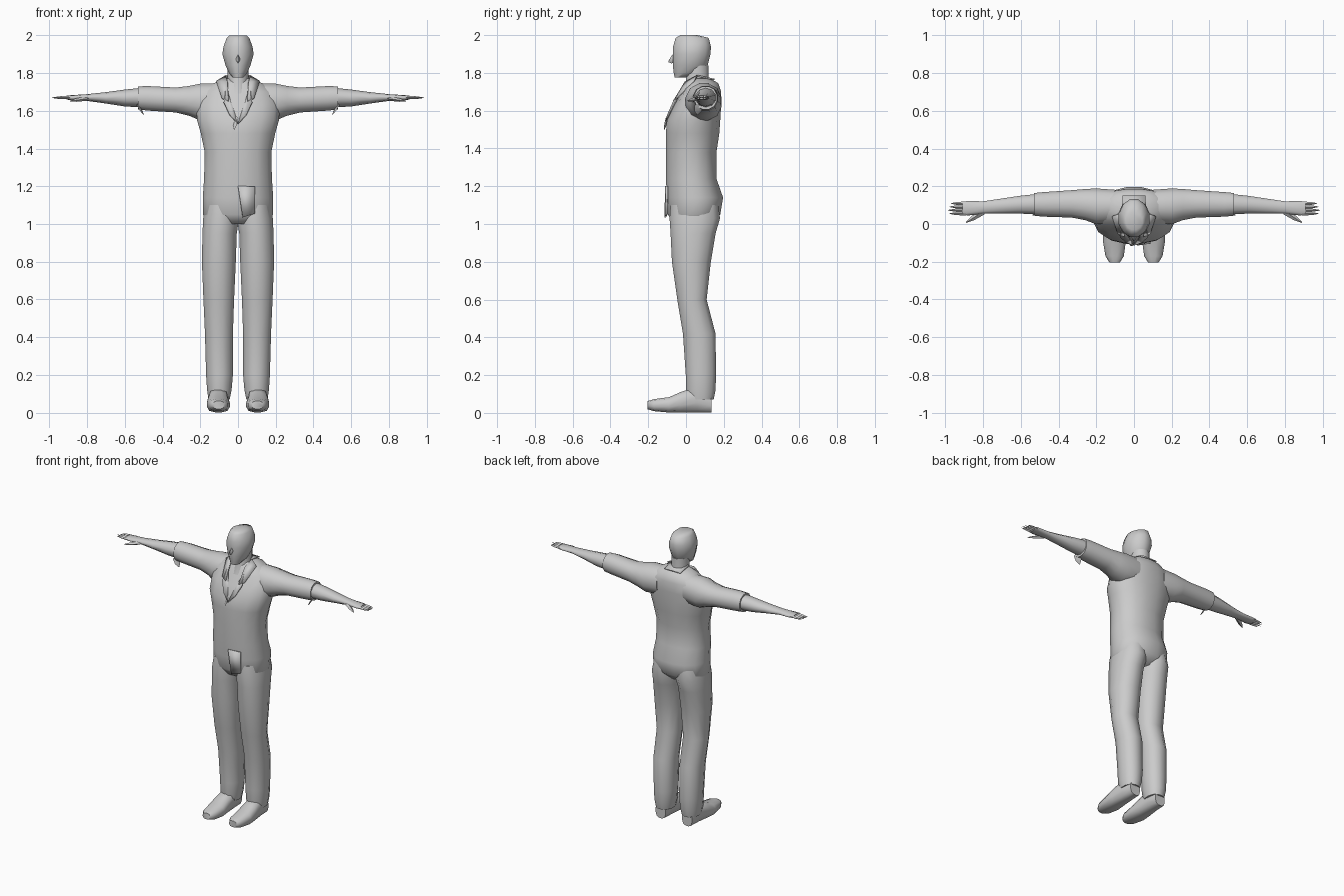
import bpy, bmesh, math
from mathutils import Vector

cube = bpy.data.objects.get("Cube")
if cube:
    bpy.data.objects.remove(cube, do_unlink=True)

grey = bpy.data.materials.new("plain grey")
grey.use_nodes = True
grey.diffuse_color = (0.6, 0.6, 0.6, 1)
grey.node_tree.nodes["Principled BSDF"].inputs["Base Color"].default_value = grey.diffuse_color


def finish(name, mesh_data, angle=60):
    """Turn a bmesh into a smooth shaded object with the shared material."""
    bmesh.ops.recalc_face_normals(mesh_data, faces=mesh_data.faces[:])
    mesh = bpy.data.meshes.new(name)
    mesh_data.to_mesh(mesh)
    mesh_data.free()
    mesh.materials.append(grey)
    obj = bpy.data.objects.new(name, mesh)
    bpy.context.collection.objects.link(obj)
    bpy.ops.object.select_all(action="DESELECT")
    obj.select_set(True)
    bpy.context.view_layer.objects.active = obj
    bpy.ops.object.shade_smooth_by_angle(angle=math.radians(angle))
    return obj


def loft(name, axis, sections, side=1, sides=12, power=2.3):
    """Skin rounded rings; a section is (position, low a, high a, low b, high b)."""
    bm = bmesh.new()
    rings = []
    for pos, a_low, a_high, b_low, b_high in sections:
        ring = []
        for i in range(sides):
            turn = math.tau * (i + 0.5) / sides
            c, s = math.cos(turn), math.sin(turn)
            stretch = (abs(c) ** power + abs(s) ** power) ** (-1 / power)
            # widen slightly so that the ring flats reach the given bounds
            stretch /= math.cos(math.pi / sides)
            a = (a_low + a_high) / 2 + (a_high - a_low) / 2 * c * stretch
            b = (b_low + b_high) / 2 + (b_high - b_low) / 2 * s * stretch
            point = {"X": (pos, a, b), "Y": (a, pos, b), "Z": (a, b, pos)}[axis]
            ring.append(bm.verts.new((point[0] * side, point[1], point[2])))
        rings.append(ring)
    for low, high in zip(rings, rings[1:]):
        for i in range(sides):
            j = (i + 1) % sides
            bm.faces.new((low[i], low[j], high[j], high[i]))
    bm.faces.new(rings[0])
    bm.faces.new(rings[-1])
    return finish(name, bm)


def spike(name, start, end, width, height, side):
    """Tapered four sided finger between two points."""
    bm = bmesh.new()
    start, end = Vector(start), Vector(end)
    across = (end - start).cross(Vector((0, 0, 1))).normalized() * width
    up = Vector((0, 0, height))
    rings = []
    for center, size in ((start, 1), (start.lerp(end, 0.6), 0.8), (end, 0.15)):
        corners = [center + offset * size for offset in (across, up, -across, -up)]
        rings.append([bm.verts.new((p.x * side, p.y, p.z)) for p in corners])
    for low, high in zip(rings, rings[1:]):
        for i in range(4):
            j = (i + 1) % 4
            bm.faces.new((low[i], low[j], high[j], high[i]))
    bm.faces.new(rings[0])
    bm.faces.new(rings[-1])
    finish(name, bm)


def plate(name, points, side=1, thickness=0.008):
    """Thin cloth panel fanned from its first corner."""
    bm = bmesh.new()
    verts = [bm.verts.new((x * side, y, z)) for x, y, z in points]
    for second, third in zip(verts[1:], verts[2:]):
        bm.faces.new((verts[0], second, third))
    obj = finish(name, bm)
    solid = obj.modifiers.new("cloth thickness", "SOLIDIFY")
    solid.thickness = thickness
    solid.offset = 0


# Shirt body, from the seat to the neckline
loft("shirt_torso", "Z", [
    (1.0, -0.15, 0.15, -0.06, 0.13),
    (1.05, -0.185, 0.185, -0.095, 0.18),
    (1.14, -0.185, 0.185, -0.1, 0.195),
    (1.24, -0.178, 0.178, -0.105, 0.16),
    (1.38, -0.175, 0.175, -0.105, 0.16),
    (1.48, -0.195, 0.195, -0.105, 0.175),
    (1.55, -0.215, 0.215, -0.1, 0.18),
    (1.63, -0.22, 0.22, -0.06, 0.185),
    (1.7, -0.2, 0.2, -0.02, 0.185),
    (1.745, -0.13, 0.13, 0.0, 0.17),
    (1.77, -0.07, 0.07, 0.02, 0.13),
], sides=16)

# Neck and head
loft("neck", "Z", [
    (1.68, -0.06, 0.06, -0.03, 0.13),
    (1.76, -0.055, 0.055, 0.0, 0.12),
    (1.84, -0.055, 0.055, 0.0, 0.12),
], power=2)
loft("head", "Z", [
    (1.775, -0.028, 0.028, -0.06, 0.0),
    (1.8, -0.048, 0.048, -0.065, 0.08),
    (1.84, -0.066, 0.066, -0.07, 0.115),
    (1.9, -0.083, 0.083, -0.07, 0.13),
    (1.94, -0.077, 0.077, -0.068, 0.132),
    (1.985, -0.06, 0.06, -0.055, 0.12),
    (2.0, -0.045, 0.045, -0.03, 0.06),
], power=2)
spike("nose", (0, -0.055, 1.885), (0, -0.092, 1.86), 0.014, 0.025, 1)

for side, label in ((1, "left"), (-1, "right")):
    # Trouser leg and shoe
    loft(label + "_trouser_leg", "Z", [
        (0.07, 0.045, 0.155, 0.01, 0.145),
        (0.12, 0.035, 0.163, 0.0, 0.155),
        (0.2, 0.028, 0.168, 0.0, 0.158),
        (0.42, 0.028, 0.174, -0.015, 0.155),
        (0.6, 0.022, 0.182, -0.045, 0.108),
        (0.8, 0.013, 0.19, -0.073, 0.13),
        (0.95, 0.008, 0.187, -0.08, 0.155),
        (1.03, -0.005, 0.183, -0.085, 0.178),
        (1.1, 0.0, 0.17, -0.08, 0.17),
    ], side)
    loft(label + "_shoe", "Y", [
        (-0.203, 0.075, 0.13, 0.02, 0.062),
        (-0.17, 0.055, 0.15, 0.01, 0.072),
        (-0.09, 0.045, 0.163, 0.003, 0.082),
        (-0.03, 0.05, 0.16, 0.003, 0.108),
        (0.06, 0.055, 0.15, 0.003, 0.14),
        (0.135, 0.065, 0.14, 0.003, 0.1),
    ], side, power=3)

    # Sleeve with a drooping cuff, then the bare forearm and palm
    loft(label + "_sleeve", "X", [
        (0.1, 0.01, 0.18, 1.56, 1.745),
        (0.2, 0.0, 0.187, 1.55, 1.742),
        (0.26, 0.022, 0.184, 1.575, 1.73),
        (0.33, 0.035, 0.178, 1.592, 1.722),
        (0.48, 0.04, 0.168, 1.602, 1.73),
        (0.53, 0.045, 0.163, 1.608, 1.728),
    ], side)
    spike(label + "_cuff_fold", (0.53, 0.07, 1.63), (0.5, 0.06, 1.578), 0.025, 0.01, side)
    loft(label + "_forearm", "X", [
        (0.5, 0.05, 0.16, 1.62, 1.72),
        (0.6, 0.055, 0.15, 1.625, 1.71),
        (0.7, 0.055, 0.135, 1.64, 1.697),
        (0.8, 0.055, 0.12, 1.653, 1.687),
        (0.88, 0.045, 0.122, 1.656, 1.682),
        (0.91, 0.05, 0.118, 1.66, 1.68),
    ], side, sides=10, power=2)

    # Fingers fan across the palm; the thumb points forward
    for i, name in enumerate(("index", "middle", "ring", "little")):
        y = 0.055 + 0.018 * i
        reach = 0.985 - 0.008 * abs(i - 1)
        spike(f"{label}_{name}_finger", (0.89, y, 1.67), (reach, y, 1.669), 0.01, 0.009, side)
    spike(label + "_thumb", (0.8, 0.065, 1.665), (0.89, 0.008, 1.652), 0.016, 0.012, side)

    # Open collar and lapel
    plate(label + "_collar", [
        (0.055, -0.005, 1.75), (0.065, 0.06, 1.785),
        (0.115, 0.04, 1.755), (0.085, -0.05, 1.665), (0.05, -0.065, 1.65),
    ], side)
    plate(label + "_lapel", [
        (0.065, -0.015, 1.73), (0.075, -0.066, 1.645),
        (0.045, -0.095, 1.58), (0.0, -0.112, 1.53),
    ], side)

# Back of the collar, shirt front hem and the knot below the neckline
plate("collar_back", [(-0.065, 0.06, 1.785), (0.065, 0.06, 1.785),
                      (0.06, 0.15, 1.765), (-0.06, 0.15, 1.765)])
plate("shirt_front_flap", [(0.0, -0.108, 1.2), (0.025, -0.109, 1.035),
                           (0.09, -0.1, 1.055), (0.09, -0.1, 1.2)])
spike("neckline_knot", (-0.01, -0.1, 1.56), (-0.02, -0.115, 1.5), 0.014, 0.012, 1)
